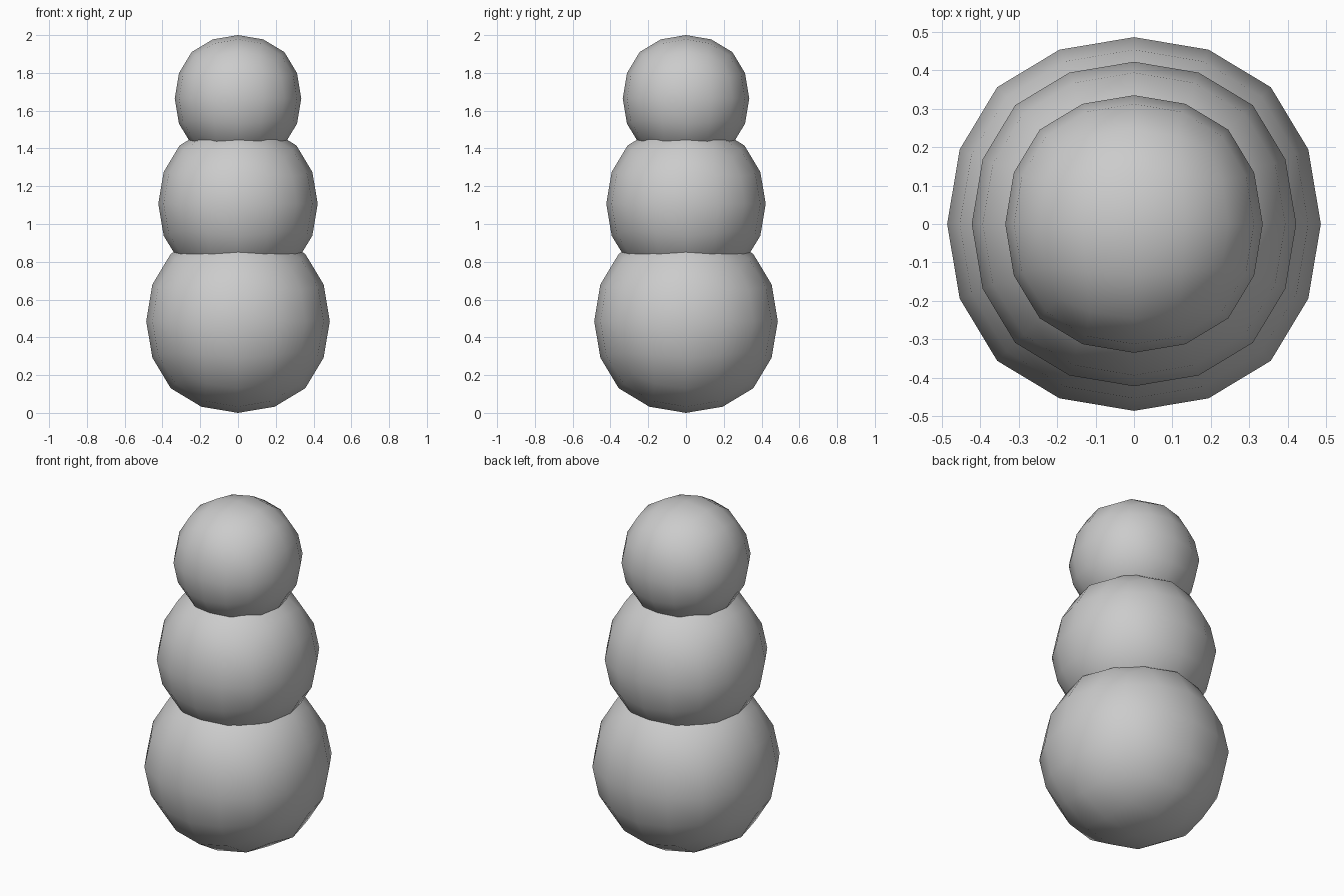
import bpy

if "Cube" in bpy.data.objects:
    bpy.data.objects.remove(bpy.data.objects["Cube"])

# Face-centre distance of a unit cube after two Catmull-Clark steps
FACE_RATIO = 0.8785


def snowball(name, radius, z):
    """Rounded ball made from a subdivided cube."""
    bpy.ops.mesh.primitive_cube_add(size=2 * radius / FACE_RATIO, location=(0, 0, z))
    ball = bpy.context.object
    ball.name = name
    sub = ball.modifiers.new("round", 'SUBSURF')
    sub.levels = sub.render_levels = 2
    sub.use_limit_surface = False
    bpy.ops.object.shade_smooth()
    return ball


# Three stacked balls, largest at the bottom
snowball("base_ball", 0.486, 0.486)
snowball("middle_ball", 0.422, 1.107)
snowball("head_ball", 0.335, 1.665)
